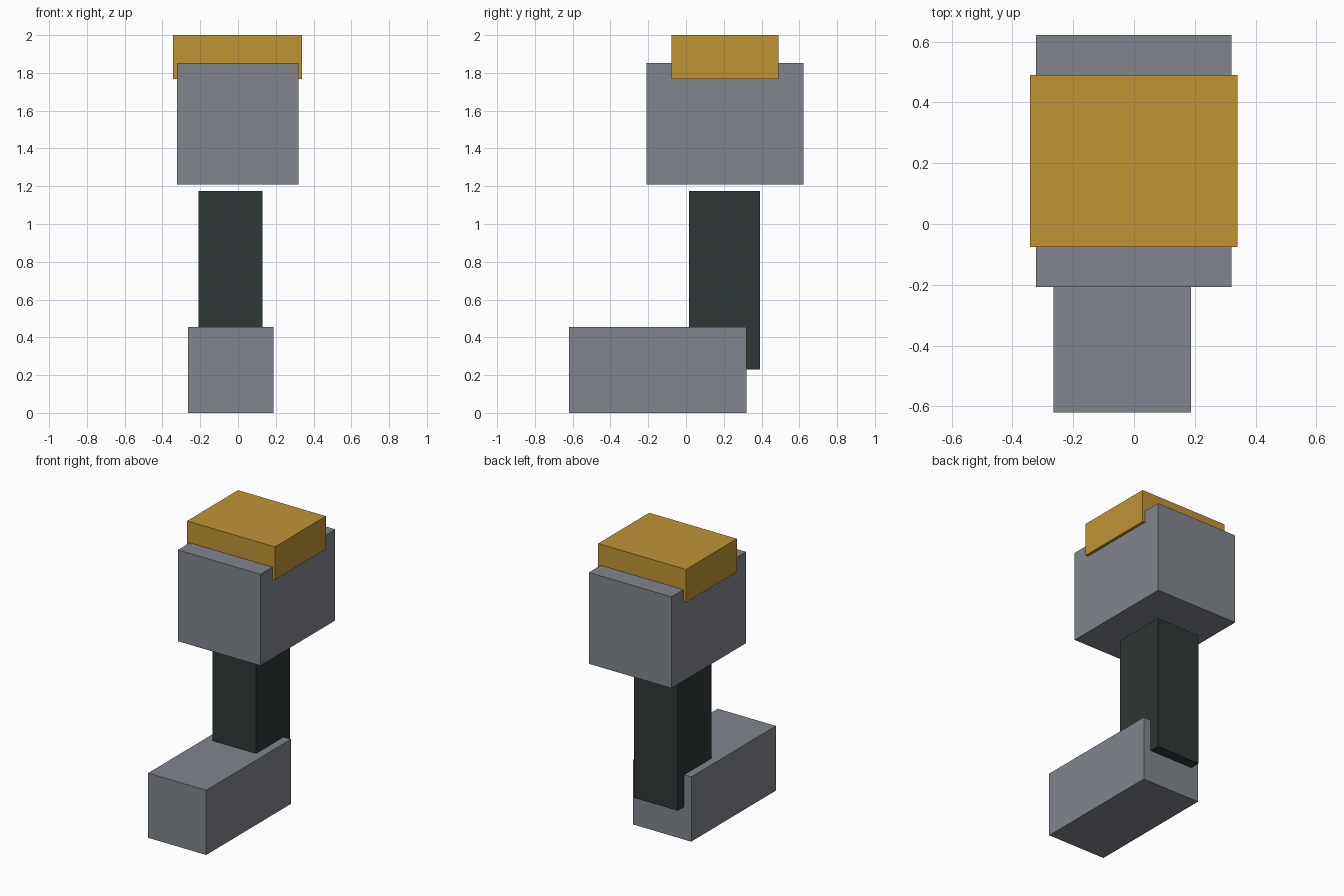
import bpy
from mathutils import Vector

if "Cube" in bpy.data.objects:
    bpy.data.objects.remove(bpy.data.objects["Cube"], do_unlink=True)


def material(name, rgb):
    mat = bpy.data.materials.new(name)
    mat.use_nodes = True
    colour = (*rgb, 1.0)
    mat.diffuse_color = colour
    shader = next(n for n in mat.node_tree.nodes if n.type == "BSDF_PRINCIPLED")
    shader.inputs["Base Color"].default_value = colour
    return mat


def block(name, low, high, mat):
    """Flat-sided box between two opposite corners."""
    low, high = Vector(low), Vector(high)
    bpy.ops.mesh.primitive_cube_add(size=1, location=(low + high) / 2)
    obj = bpy.context.object
    obj.name = name
    obj.scale = high - low
    bpy.ops.object.transform_apply(location=False, rotation=False, scale=True)
    obj.data.materials.append(mat)
    return obj


grey = material("steel grey", (0.22, 0.235, 0.268))
dark = material("dark charcoal", (0.029, 0.038, 0.037))
gold = material("gold", (0.53, 0.294, 0.036))

# Foot, pointing forward
block("foot", (-0.265, -0.62, 0), (0.187, 0.32, 0.455), grey)
# Shin, set into the heel and poking out behind it
block("shin", (-0.21, 0.015, 0.23), (0.13, 0.392, 1.175), dark)
# Thigh, floating just above the shin
block("thigh", (-0.322, -0.208, 1.21), (0.32, 0.622, 1.852), grey)
# Hip cap, wrapping over the top of the thigh
block("hip_cap", (-0.343, -0.076, 1.768), (0.34, 0.49, 2.0), gold)
